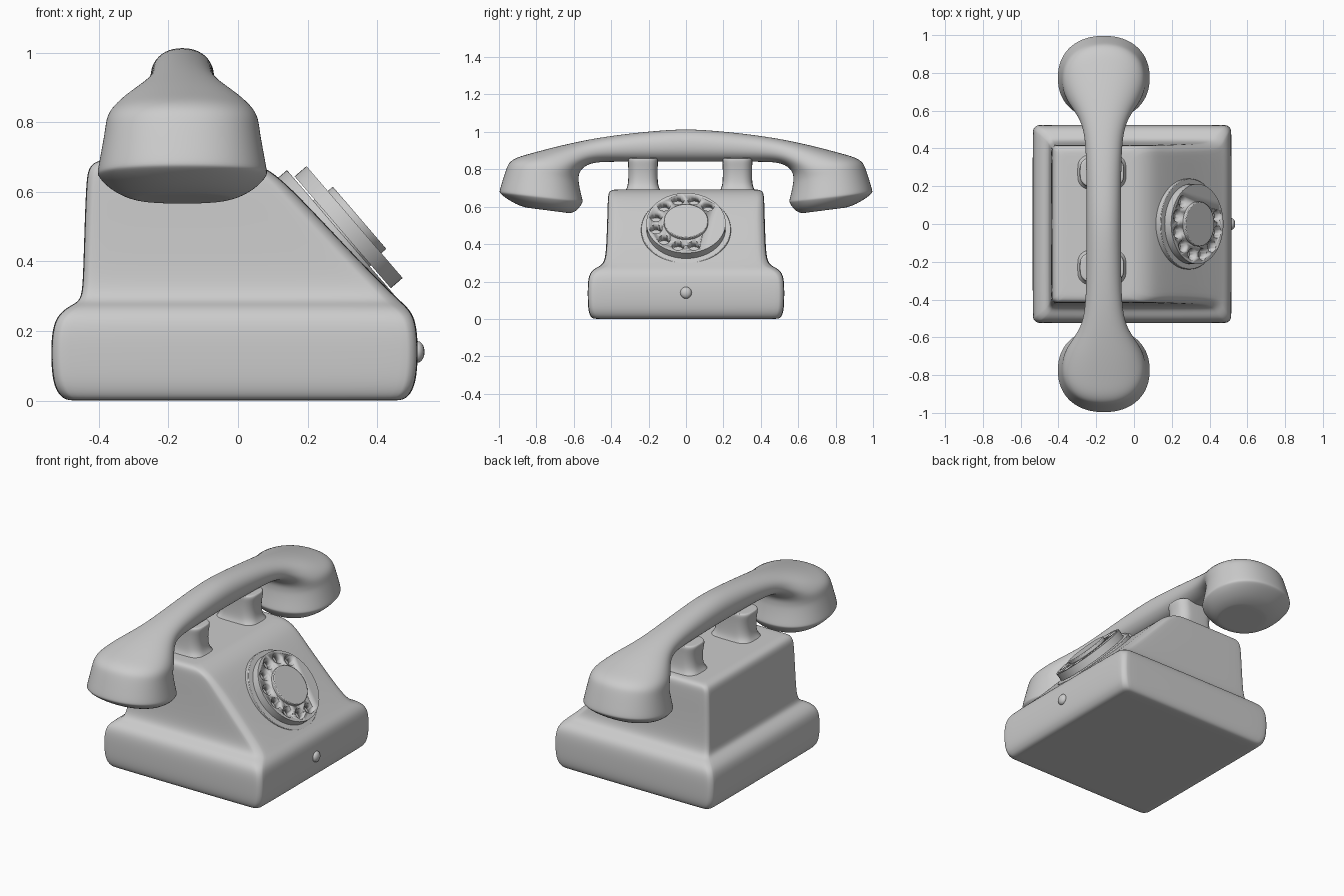
import bpy, bmesh, math
from mathutils import Vector, Matrix

if "Cube" in bpy.data.objects:
    bpy.data.objects.remove(bpy.data.objects["Cube"])


def sgnpow(v, p):
    return math.copysign(abs(v) ** p, v)


def finish(name, bm, angle=40):
    bmesh.ops.recalc_face_normals(bm, faces=bm.faces[:])
    me = bpy.data.meshes.new(name)
    bm.to_mesh(me)
    bm.free()
    ob = bpy.data.objects.new(name, me)
    bpy.context.collection.objects.link(ob)
    bpy.ops.object.select_all(action='DESELECT')
    ob.select_set(True)
    bpy.context.view_layer.objects.active = ob
    bpy.ops.object.shade_smooth_by_angle(angle=math.radians(angle))
    return ob


def loft(name, rings):
    # skin a stack of rings, closing both ends with a small inset
    def inset(r):
        c = sum(r, Vector()) / len(r)
        return [c + (p - c) * 0.92 for p in r]
    rings = [inset(rings[0])] + rings + [inset(rings[-1])]
    bm = bmesh.new()
    vs = [[bm.verts.new(p) for p in r] for r in rings]
    n = len(rings[0])
    for a, b in zip(vs, vs[1:]):
        for i in range(n):
            j = (i + 1) % n
            bm.faces.new((a[i], a[j], b[j], b[i]))
    bm.faces.new(vs[0])
    bm.faces.new(vs[-1])
    ob = finish(name, bm, 60)
    sub = ob.modifiers.new("smooth", 'SUBSURF')
    sub.levels = sub.render_levels = 2
    return ob


def rounded_rect(z, x0, x1, hy, rb, rf, cy=0, n=4):
    pts = []
    for cx, sy, r, a0 in ((x1 - rf, 1, rf, 0), (x0 + rb, 1, rb, 90),
                          (x0 + rb, -1, rb, 180), (x1 - rf, -1, rf, 270)):
        for k in range(n + 1):
            a = math.radians(a0 + 90 * k / n)
            pts.append(Vector((cx + r * math.cos(a),
                               cy + sy * (hy - r) + r * math.sin(a), z)))
    return pts


# Body: wide cushion base flowing into a sloped housing
body = [(0, -.49, .47, .495, .04, .04), (.012, -.512, .492, .512, .04, .04),
        (.05, -.533, .512, .524, .04, .04), (.13, -.538, .518, .526, .04, .04),
        (.20, -.535, .515, .525, .04, .04), (.245, -.52, .505, .515, .04, .045),
        (.272, -.485, .483, .487, .04, .06), (.285, -.455, .468, .452, .03, .06),
        (.32, -.447, .432, .432, .03, .06), (.40, -.444, .352, .426, .03, .06),
        (.50, -.441, .258, .422, .03, .06), (.58, -.438, .182, .42, .03, .06),
        (.635, -.435, .125, .418, .03, .05), (.665, -.43, .085, .416, .03, .05),
        (.685, -.415, .04, .408, .03, .05), (.692, -.385, 0, .385, .03, .05)]
loft("body", [rounded_rect(*s) for s in body])

# Cradle posts
post = [(.66, .15, .105), (.69, .13, .092), (.715, .112, .08), (.77, .108, .078),
        (.82, .115, .079), (.848, .12, .081), (.86, .116, .077)]
for side, cy in (("left", -.23), ("right", .275)):
    loft("cradle_post_" + side,
         [rounded_rect(z, -.17 - hx, -.17 + hx, hy, .06, .06, cy) for z, hx, hy in post])

# Handset: half path as outer point, inner point and half width, mirrored in y
half = [(.14, 1.008, .14, .84, .092), (.32, .99, .32, .84, .093),
        (.48, .967, .45, .84, .1), (.60, .943, .51, .832, .125),
        (.72, .915, .55, .81, .17), (.83, .885, .568, .785, .203),
        (.905, .865, .573, .765, .217), (.945, .84, .573, .745, .222),
        (.96, .81, .572, .725, .225), (.982, .74, .562, .675, .236),
        (1.0, .682, .55, .63, .246), (.997, .672, .551, .624, .245),
        (.96, .643, .567, .597, .222), (.91, .613, .59, .573, .18),
        (.86, .596, .62, .565, .14)]


def handset_ring(s, m, n=28):
    top, bot = Vector((-.16, m * s[0], s[1])), Vector((-.16, m * s[2], s[3]))
    c, u = (top + bot) / 2, (top - bot) / 2
    e = 2 / 2.2
    return [c + u * sgnpow(math.cos(t), e) + Vector((s[4] * sgnpow(math.sin(t), e), 0, 0))
            for t in (2 * math.pi * k / n for k in range(n))]


loft("handset", [handset_ring(s, -1) for s in reversed(half)]
     + [handset_ring((0, 1.016, 0, .84, .092), 1)]
     + [handset_ring(s, 1) for s in half])

# Dial: local z is the slope normal, local y runs up the slope
normal = Vector((.758, 0, .652))
normal.normalize()
up = Vector((-normal.z, 0, normal.x))
side = up.cross(normal)
dial_rot = Matrix((side, up, normal)).transposed().to_4x4()
dial = Matrix.Translation((.285, 0, .47)) @ dial_rot


def disc(name, r, z0, z1, bevel=0, segs=64):
    bm = bmesh.new()
    bmesh.ops.create_cone(bm, cap_ends=True, segments=segs, radius1=r, radius2=r,
                          depth=z1 - z0, matrix=dial @ Matrix.Translation((0, 0, (z0 + z1) / 2)))
    ob = finish(name, bm)
    if bevel:
        b = ob.modifiers.new("bevel", 'BEVEL')
        b.width, b.segments = bevel, 2
    return ob


disc("dial_plate", .24, -.02, .016, .003)
disc("dial_hub", .125, .01, .06)
ring = disc("finger_wheel", .212, .021, .066)
disc("dial_centre", .118, .06, .085, .004)

# Finger holes cut through the wheel
bm = bmesh.new()
for k in range(9):
    a = math.radians(45 + 30 * k)
    p = Matrix.Translation((.166 * math.cos(a), .166 * math.sin(a), .045))
    bmesh.ops.create_cone(bm, cap_ends=True, segments=24, radius1=.032, radius2=.032,
                          depth=.1, matrix=dial @ p)
holes = finish("finger_hole_cutter", bm)
holes.hide_render = True
holes.hide_set(True)
cut = ring.modifiers.new("holes", 'BOOLEAN')
cut.operation, cut.object, cut.solver = 'DIFFERENCE', holes, 'EXACT'

# Small button on the face of the base
bm = bmesh.new()
bmesh.ops.create_uvsphere(bm, u_segments=16, v_segments=10, radius=.031,
                          matrix=Matrix.Translation((.516, 0, .14)) @ Matrix.Diagonal((.65, 1, 1, 1)))
finish("front_button", bm)
